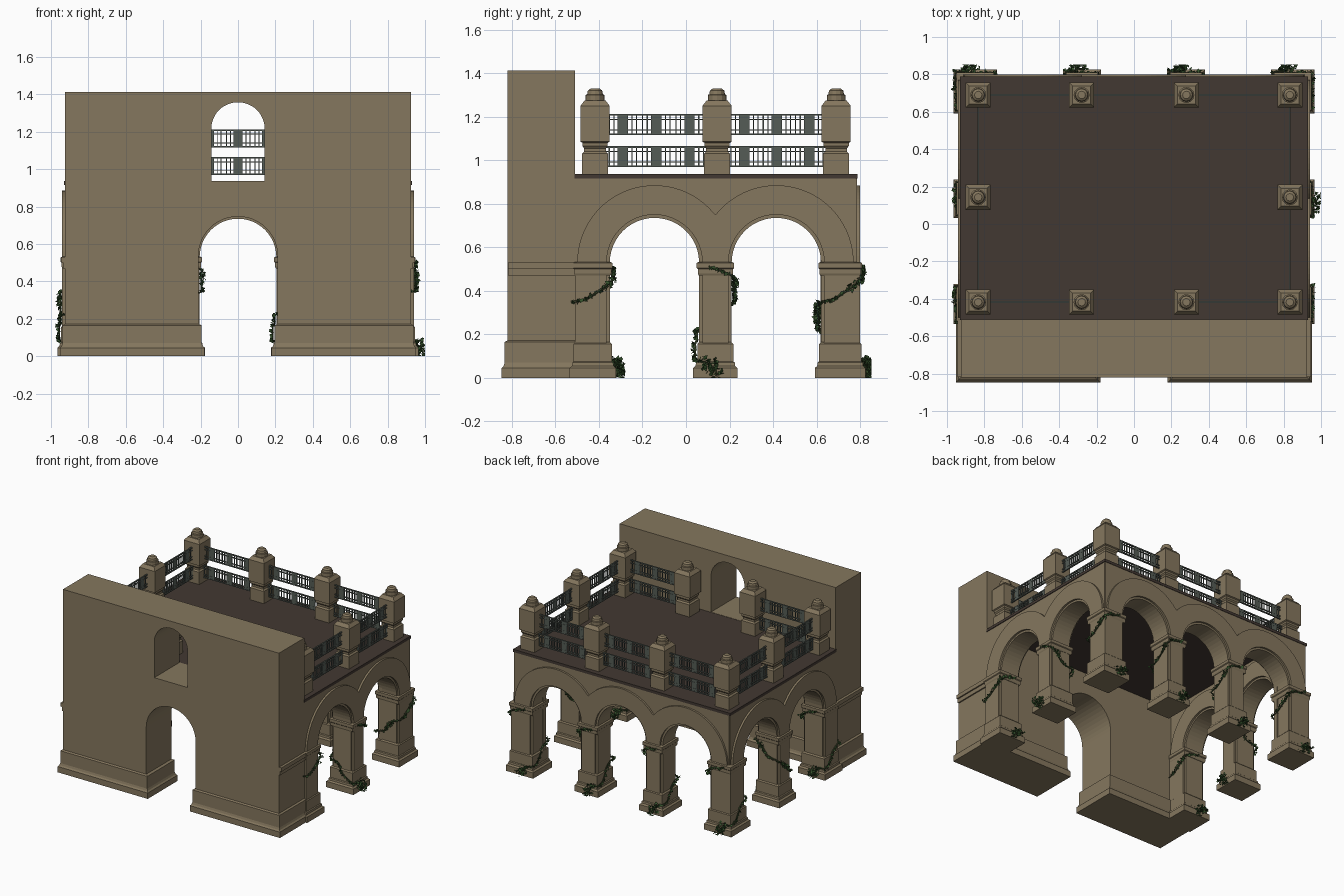
import bpy, bmesh, math, random
from mathutils import Vector

if "Cube" in bpy.data.objects:
    bpy.data.objects.remove(bpy.data.objects["Cube"])
random.seed(4)

def mat(name, c):
    m = bpy.data.materials.new(name)
    m.diffuse_color = (*c, 1)
    m.use_nodes = True
    m.node_tree.nodes["Principled BSDF"].inputs["Base Color"].default_value = m.diffuse_color
    return m

STONE = mat("tan stone", (0.235, 0.185, 0.112))
DECK = mat("dark brown deck", (0.055, 0.040, 0.032))
IRON = mat("grey green iron", (0.090, 0.107, 0.092))
LEAF = mat("ivy green", (0.035, 0.085, 0.025))
STEM = mat("ivy stem", (0.040, 0.055, 0.022))
SPRING = 0.53

def finish(name, bm, material):
    bmesh.ops.recalc_face_normals(bm, faces=bm.faces)
    me = bpy.data.meshes.new(name)
    bm.to_mesh(me)
    bm.free()
    ob = bpy.data.objects.new(name, me)
    bpy.context.collection.objects.link(ob)
    me.materials.append(material)
    return ob

def loft(bm, x0, x1, y0, y1, levels):
    """Rectangle stacked through (height, outward offset) levels."""
    rings = []
    for z, o in levels:
        rings.append([bm.verts.new(p) for p in ((x0 - o, y0 - o, z), (x1 + o, y0 - o, z),
                                                (x1 + o, y1 + o, z), (x0 - o, y1 + o, z))])
    for a, b in zip(rings, rings[1:]):
        for i in range(4):
            j = (i + 1) % 4
            bm.faces.new((a[i], a[j], b[j], b[i]))
    bm.faces.new(rings[0][::-1])
    bm.faces.new(rings[-1])

def box(bm, x0, x1, y0, y1, z0, z1):
    loft(bm, x0, x1, y0, y1, [(z0, 0), (z1, 0)])

def prism(bm, pts, axis, a, b):
    """Extrude a (u, z) outline along x or y from a to b."""
    def at(d):
        return [bm.verts.new((d, u, z) if axis == "x" else (u, d, z)) for u, z in pts]
    lo, hi = at(a), at(b)
    bm.faces.new(lo)
    bm.faces.new(hi[::-1])
    n = len(pts)
    for i in range(n):
        j = (i + 1) % n
        bm.faces.new((lo[i], lo[j], hi[j], hi[i]))

def arch(c, r, z, n=24):
    return [(c - r * math.cos(math.pi * i / n), z + r * math.sin(math.pi * i / n)) for i in range(n + 1)]

def arcade(start, end, centres, r, top=None, R=0.355):
    """Wall outline with arched openings; scalloped top when no top is given."""
    pts = [(start, 0)]
    for c in centres:
        pts += [(c - r, 0)] + arch(c, r, SPRING) + [(c + r, 0)]
    pts.append((end, 0))
    if top:
        return pts + [(end, top), (start, top)]
    us = [end]
    for k, c in enumerate(reversed(centres)):
        us += [c + R * math.cos(math.pi * i / 36) for i in range(37)
               if abs(R * math.cos(math.pi * i / 36)) < 0.2795 or
               (k == 0 and i < 18) or (k == len(centres) - 1 and i > 18)]
        if k < len(centres) - 1:
            us.append(c - 0.2795)
    us.append(start)
    for u in us:
        if min(start, end) <= u <= max(start, end):
            h = max(math.sqrt(max(0, R * R - (u - c) ** 2)) for c in centres)
            if (u, SPRING + h) != pts[-1]:
                pts.append((u, SPRING + h))
    return pts

SIDE, BACK = (-0.145, 0.415), (-0.556, 0, 0.556)

# arcade walls: core plus raised arch bands on both faces
bm = bmesh.new()
prism(bm, arcade(-0.92, 0.92, BACK, 0.205, 0.92), "y", 0.632, 0.785)
for s in (-1, 1):
    prism(bm, arcade(-0.515, 0.78, SIDE, 0.205, 0.92), "x", s * 0.77, s * 0.925)
arcade_wall = finish("arcade_wall", bm, STONE)
bm = bmesh.new()
prism(bm, arcade(-0.94, 0.94, BACK, 0.22), "y", 0.785, 0.80)
prism(bm, arcade(-0.80, 0.80, BACK, 0.22), "y", 0.617, 0.632)
for s in (-1, 1):
    prism(bm, arcade(-0.51, 0.80, SIDE, 0.22), "x", s * 0.925, s * 0.94)
    prism(bm, arcade(-0.51, 0.67, SIDE, 0.22), "x", s * 0.755, s * 0.77)
finish("arch_bands", bm, STONE)

# front wall with doorway and window
bm = bmesh.new()
d = 0.212
prism(bm, [(-0.925, 0), (-d, 0)] + arch(0, d, SPRING + 0.005) + [(d, 0), (0.925, 0), (0.925, 1.413), (-0.925, 1.413)],
      "y", -0.82, -0.51)
wall = finish("front_wall", bm, STONE)
bm = bmesh.new()
prism(bm, [(-0.143, 0.938)] + arch(0, 0.143, 1.215) + [(0.143, 0.938)], "y", -1, -0.4)
cutter = finish("window_cutter", bm, STONE)
cutter.hide_render = True
cutter.hide_set(True)
mod = wall.modifiers.new("window", "BOOLEAN")
mod.operation, mod.solver, mod.object = "DIFFERENCE", "EXACT", cutter

# pier bases, capitals and wall plinths
piers = []
for s in (-1, 1):
    x0, x1 = sorted((s * 0.757, s * 0.94))
    piers += [(x0, x1, -0.51, -0.347), (x0, x1, 0.058, 0.212), (x0, x1, 0.617, 0.80)]
    x0, x1 = sorted((s * 0.202, s * 0.354))
    piers.append((x0, x1, 0.617, 0.80))
foot = [(0, 0.025), (0.045, 0.025), (0.055, 0.014), (0.07, 0.012), (0.075, 0.006), (0.155, 0.006), (0.165, -0.004)]
bm, bc = bmesh.new(), bmesh.new()
for p in piers:
    loft(bm, *p, foot)
    loft(bc, *p, [(0.47, 0.0), (0.48, 0.004), (0.50, 0.004), (0.505, 0.009), (0.528, 0.009), (0.532, 0)])
for s in (-1, 1):
    x0, x1 = sorted((s * 0.207, s * 0.925))
    loft(bm, x0, x1, -0.82, -0.51, [(0, 0.027), (0.045, 0.027), (0.055, 0.018), (0.07, 0.013),
                                    (0.165, 0.013), (0.172, 0)])
    x0, x1 = sorted((s * 0.90, s * 0.935))
    box(bc, x0, x1, -0.819, -0.50, 0.47, 0.50)
    x0, x1 = sorted((s * 0.90, s * 0.945))
    box(bc, x0, x1, -0.819, -0.50, 0.50, 0.53)
finish("pier_bases", bm, STONE)
finish("pier_capitals", bc, STONE)

# terrace deck
bm = bmesh.new()
box(bm, -0.93, 0.93, -0.512, 0.788, 0.915, 0.936)
finish("terrace_deck", bm, DECK)

# balustrade posts with rounded finials
PX, PY = (-0.833, -0.28, 0.28, 0.833), (-0.418, 0.143, 0.69)
posts = [(x, y) for x in PX for y in PY if not (abs(x) < 0.5 and y == PY[1])]
bm = bmesh.new()
for x, y in posts:
    loft(bm, x, x, y, y, [(0.936, 0.06), (1.03, 0.06), (1.04, 0.05), (1.055, 0.05), (1.065, 0.058), (1.08, 0.058),
                          (1.085, 0.067), (1.25, 0.067), (1.275, 0.048)])
    prev = None
    for z, r in ((1.27, 0.043), (1.30, 0.043), (1.303, 0.036), (1.32, 0.033), (1.33, 0.02)):
        ring = [bm.verts.new((x + r * math.cos(a * math.pi / 6), y + r * math.sin(a * math.pi / 6), z)) for a in range(12)]
        if prev:
            for i in range(12):
                bm.faces.new((prev[i], prev[(i + 1) % 12], ring[(i + 1) % 12], ring[i]))
        prev = ring
    bm.faces.new(prev)
finish("balustrade_posts", bm, STONE)

# iron railings: two tiers of lattice with solid plates
runs = [("y", s * 0.833, a, b) for s in (-1, 1) for a, b in zip(PY, PY[1:])]
runs += [("x", PY[2], a, b) for a, b in zip(PX, PX[1:])]
runs += [("x", PY[0], PX[0], PX[1]), ("x", PY[0], PX[2], PX[3])]
bm = bmesh.new()
def bar(axis, f, a, b, z0, z1, t):
    if axis == "x":
        box(bm, a, b, f - t, f + t, z0, z1)
    else:
        box(bm, f - t, f + t, a, b, z0, z1)
for axis, f, a, b in runs:
    a, b = a + 0.05, b - 0.05
    unit = (b - a) / 3
    for z0, z1 in ((0.968, 1.064), (1.115, 1.213)):
        h = z1 - z0
        for k, w in ((0, 0.008), (0.22, 0.005), (0.72, 0.005), (0.92, 0.008)):
            bar(axis, f, a, b, z0 + k * h, z0 + k * h + w, 0.005)
        for i in range(3):
            c = a + (i + 0.5) * unit
            bar(axis, f, c - 0.024, c + 0.024, z0, z1, 0.004)
            for o in (-0.064, -0.043, 0.040, 0.061):
                bar(axis, f, c + o, c + o + 0.005, z0, z1, 0.004)
finish("iron_railings", bm, IRON)

# ivy: stems winding up each pier, leaves thickest at the foot
leaves = bmesh.new()
for n, (x0, x1, y0, y1) in enumerate(piers):
    cx, cy, hx, hy = (x0 + x1) / 2, (y0 + y1) / 2, (x1 - x0) / 2, (y1 - y0) / 2
    middle = abs(cy - 0.135) < 0.05
    start, turn = (0.05, -1) if middle else (math.pi / 2, 1)
    cu = bpy.data.curves.new("ivy_stem", "CURVE")
    cu.dimensions, cu.bevel_depth, cu.bevel_resolution = "3D", 0.005, 0
    sp = cu.splines.new("POLY")
    sp.points.add(56)
    for i in range(57):
        t = i / 56
        a = start + turn * (t ** 1.15) * 6.6 + 0.06 * math.sin(t * 40)
        z = 0.01 + 0.51 * t + 0.015 * math.sin(t * 23)
        o = 0.028 if z < 0.06 else 0.016 if z < 0.17 else 0.007
        c, s = math.cos(a), math.sin(a)
        k = min((hx + o) / max(abs(c), 1e-6), (hy + o) / max(abs(s), 1e-6))
        p = Vector((cx + k * c, cy + k * s, z))
        sp.points[i].co = (*p, 1)
        out = Vector((c, s, 0))
        tuft = t < 0.09 or abs(t - 0.55) < 0.04 or abs(t - 0.82) < 0.03
        for _ in range(14 if t < 0.09 else 7 if tuft else 2):
            spread = 0.028 if t < 0.09 else 0.014 if tuft else 0.007
            q = p + out * 0.006 + Vector([random.uniform(-spread, spread) for _ in range(3)])
            u = Vector([random.uniform(-1, 1) for _ in range(3)]).normalized()
            v = u.cross(Vector([random.uniform(-1, 1) for _ in range(3)])).normalized()
            L = random.uniform(0.009, 0.015)
            vs = [q + u * L, q + v * L * 0.7, q - u * L, q - v * L * 0.7 + u.cross(v) * L * 0.4]
            vs = [leaves.verts.new((max(-1, min(1, w.x)), min(0.853, w.y), max(0, w.z))) for w in vs]
            leaves.faces.new(vs)
    ob = bpy.data.objects.new("ivy_stem", cu)
    bpy.context.collection.objects.link(ob)
    cu.materials.append(STEM)
finish("ivy_leaves", leaves, LEAF)
